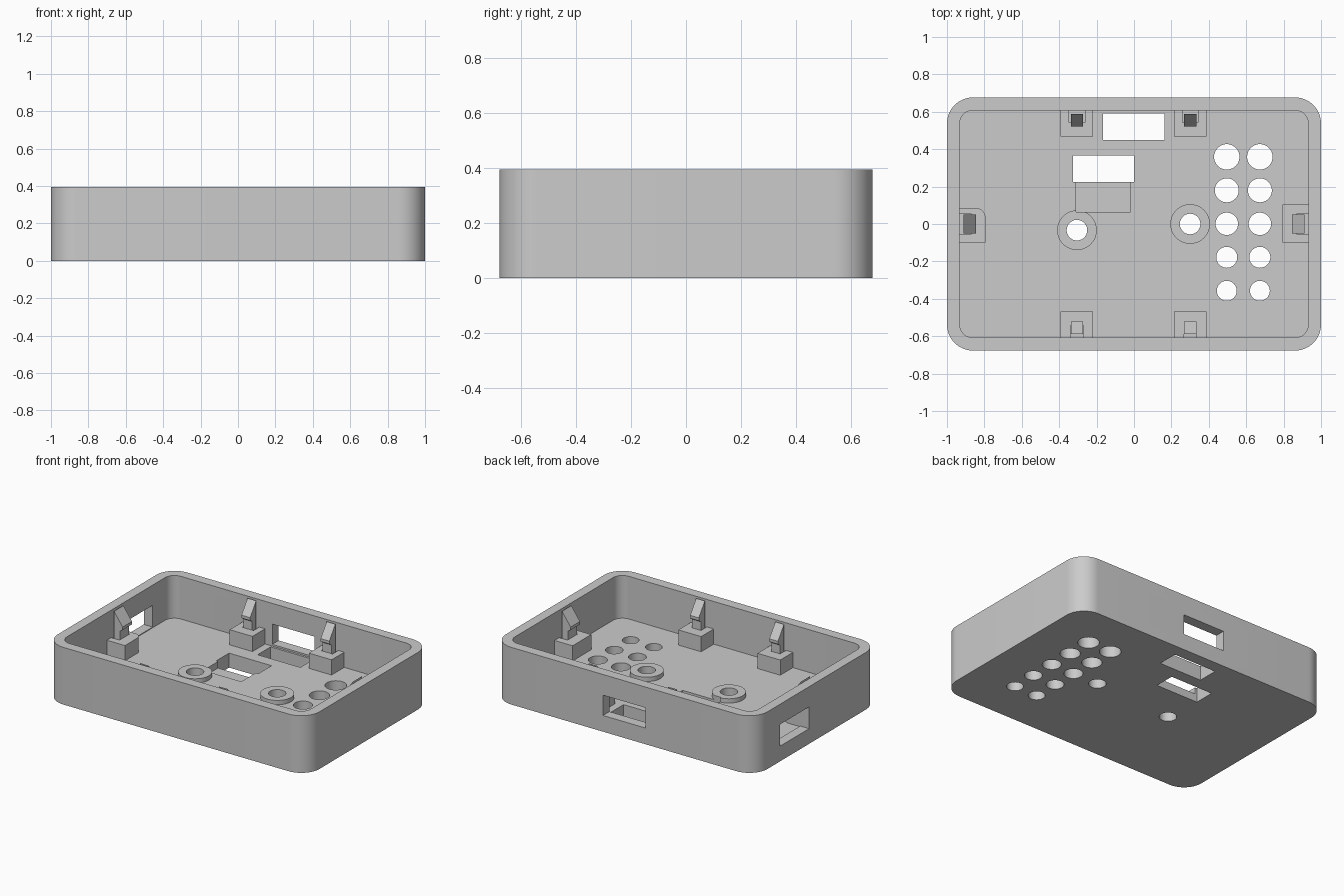
import bpy, bmesh, math
from mathutils import Matrix, Vector

if "Cube" in bpy.data.objects:
    bpy.data.objects.remove(bpy.data.objects["Cube"])

grey = bpy.data.materials.new("light_grey_plastic")
grey.diffuse_color = (0.6, 0.6, 0.6, 1)
grey.use_nodes = True
grey.node_tree.nodes["Principled BSDF"].inputs["Base Color"].default_value = grey.diffuse_color

WALL_X, WALL_Y = 0.932, 0.607        # inner wall faces
HEIGHT, FLOOR = 0.395, 0.10


def prism(name, pts, push, mat=Matrix()):
    """Extrude a 3D outline along a vector."""
    bm = bmesh.new()
    face = bm.faces.new([bm.verts.new(p) for p in pts])
    out = bmesh.ops.extrude_face_region(bm, geom=[face])
    moved = [v for v in out["geom"] if isinstance(v, bmesh.types.BMVert)]
    bmesh.ops.translate(bm, verts=moved, vec=Vector(push))
    bmesh.ops.recalc_face_normals(bm, faces=bm.faces)
    bmesh.ops.transform(bm, matrix=mat, verts=bm.verts)
    me = bpy.data.meshes.new(name)
    bm.to_mesh(me)
    bm.free()
    me.materials.append(grey)
    ob = bpy.data.objects.new(name, me)
    bpy.context.collection.objects.link(ob)
    return ob


def arc(cx, cy, r, a0, a1, n):
    return [(cx + r * math.cos(math.radians(a0 + (a1 - a0) * i / n)),
             cy + r * math.sin(math.radians(a0 + (a1 - a0) * i / n))) for i in range(n + 1)]


def rounded_box(name, hx, hy, r, z0, z1):
    pts = []
    for sx, sy, a in ((1, 1, 0), (-1, 1, 90), (-1, -1, 180), (1, -1, 270)):
        pts += arc(sx * (hx - r), sy * (hy - r), r, a, a + 90, 14)
    return prism(name, [(x, y, z0) for x, y in pts], (0, 0, z1 - z0))


def box(name, x0, x1, y0, y1, z0, z1):
    return prism(name, [(x0, y0, z0), (x1, y0, z0), (x1, y1, z0), (x0, y1, z0)], (0, 0, z1 - z0))


def cylinder(name, x, y, r, z0, z1):
    return prism(name, [(a, b, z0) for a, b in arc(x, y, r, 0, 360, 48)[:-1]], (0, 0, z1 - z0))


def combine(target, tool, op="DIFFERENCE"):
    m = target.modifiers.new("cut", "BOOLEAN")
    m.operation, m.solver, m.object = op, "EXACT", tool
    bpy.context.view_layer.objects.active = target
    bpy.ops.object.modifier_apply(modifier=m.name)
    bpy.data.objects.remove(tool, do_unlink=True)


# Open tray
tray = rounded_box("case_tray", 1.0, 0.677, 0.14, 0, HEIGHT)
combine(tray, rounded_box("cavity", WALL_X, WALL_Y, 0.07, FLOOR, 0.6))

# Screw bosses with through holes
for x, y in ((-0.305, -0.033), (0.30, 0.0)):
    combine(tray, cylinder("boss", x, y, 0.106, 0.05, 0.13), "UNION")
    combine(tray, cylinder("hole", x, y, 0.055, -0.1, 0.2))

# Two columns of floor holes that shrink toward the front
for i, r in enumerate((0.068, 0.064, 0.060, 0.056, 0.053)):
    for x in (0.496, 0.673):
        combine(tray, cylinder("hole", x, 0.359 - 0.179 * i, r, -0.1, 0.2))

# Floor slots, shallow recess, and the back and left wall windows
for b in ((-0.165, 0.162, 0.45, 0.592, -0.1, 0.2),
          (-0.325, 0.0, 0.225, 0.367, -0.1, 0.2),
          (-0.31, -0.02, 0.065, 0.23, 0.055, 0.2),
          (-0.163, 0.16, 0.56, 0.8, 0.112, 0.252),
          (-1.2, -0.88, 0.085, 0.40, 0.105, 0.255)):
    combine(tray, box("slot", *b))

bpy.ops.object.select_all(action="DESELECT")
tray.select_set(True)
bpy.context.view_layer.objects.active = tray
bpy.ops.object.shade_smooth_by_angle(angle=math.radians(30))


def clip(label, x, y, angle, u0=-0.087, u1=0.087, gap=0.042, corner=0):
    """Notched support block with a snap hook; local +y points inward."""
    mat = Matrix.Translation((x, y, 0)) @ Matrix.Rotation(math.radians(angle), 4, "Z")
    d = 0.138
    end = arc(u0 + corner, d - corner, corner, 90, 180, 6) if corner else [(u0, d)]
    pts = [(u0, 0), (-gap, 0), (-gap, 0.064), (gap, 0.064), (gap, 0), (u1, 0), (u1, d)] + end
    prism(label + "_support", [(u, v, FLOOR) for u, v in pts], (0, 0, 0.105), mat)
    hook = [(0.02, FLOOR), (0.064, FLOOR), (0.064, 0.265), (0.086, 0.28), (0.086, 0.30), (0.02, 0.392)]
    prism(label + "_hook", [(-0.033, v, z) for v, z in hook], (0.066, 0, 0), mat)


# Six snap clips
for side, x in (("left", -0.305), ("right", 0.30)):
    clip("front_" + side + "_clip", x, -WALL_Y, 0, gap=0.034)
    clip("back_" + side + "_clip", x, WALL_Y, 180)
clip("right_clip", WALL_X, 0, 90, -0.1, 0.104, gap=0.053)
clip("left_clip", -WALL_X, 0, -90, -0.085, 0.1, gap=0.053, corner=0.05)
# Side hooks are wider than the front and back ones
for n in ("right_clip_hook", "left_clip_hook"):
    for v in bpy.data.objects[n].data.vertices:
        v.co.y *= 0.051 / 0.033
